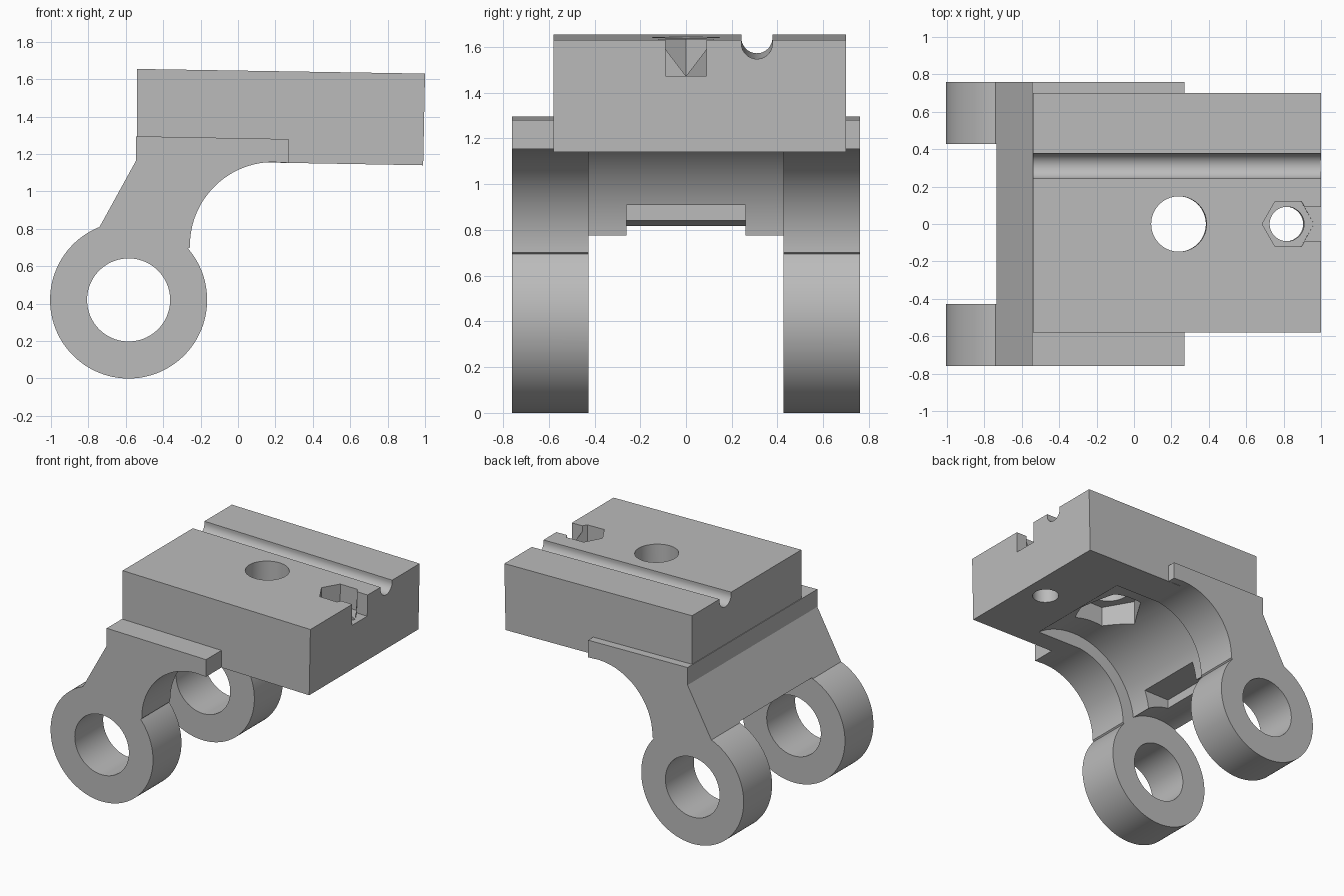
import bpy, bmesh
from math import sin, cos, radians, pi
from mathutils import Matrix

cube = bpy.data.objects.get("Cube")
if cube:
    bpy.data.objects.remove(cube, do_unlink=True)

grey = bpy.data.materials.new("plain grey")
grey.use_nodes = True
grey.diffuse_color = (0.5, 0.5, 0.5, 1)
grey.node_tree.nodes["Principled BSDF"].inputs["Base Color"].default_value = (0.5, 0.5, 0.5, 1)

TILT = Matrix.Rotation(0.0162, 4, 'Y')    # slight fall of the top block


def prism(name, outline, lo, hi, axis='Y'):
    """Extrude a 2D outline along Y (points are x,z) or Z (points are x,y)."""
    bm = bmesh.new()
    place = (lambda a, b: (a, lo, b)) if axis == 'Y' else (lambda a, b: (a, b, lo))
    face = bm.faces.new([bm.verts.new(place(a, b)) for a, b in outline])
    ext = bmesh.ops.extrude_face_region(bm, geom=[face])
    move = (0, hi - lo, 0) if axis == 'Y' else (0, 0, hi - lo)
    bmesh.ops.translate(bm, vec=move, verts=[v for v in ext["geom"] if isinstance(v, bmesh.types.BMVert)])
    bmesh.ops.recalc_face_normals(bm, faces=bm.faces)
    mesh = bpy.data.meshes.new(name)
    bm.to_mesh(mesh)
    bm.free()
    mesh.materials.append(grey)
    obj = bpy.data.objects.new(name, mesh)
    bpy.context.collection.objects.link(obj)
    return obj


def arc(cx, cy, r, start, end, n):
    step = radians(end - start) / n
    return [(cx + r * cos(radians(start) + i * step),
             cy + r * sin(radians(start) + i * step)) for i in range(n + 1)]


def circle(cx, cy, r, n=96):
    return arc(cx, cy, r, 0, 360, n)[:-1]


def combine(target, other, operation='DIFFERENCE'):
    """Apply a boolean and remove the helper."""
    other.hide_render = True
    bpy.context.view_layer.objects.active = target
    mod = target.modifiers.new("shape", 'BOOLEAN')
    mod.operation, mod.solver, mod.object = operation, 'EXACT', other
    bpy.ops.object.modifier_apply(modifier=mod.name)
    bpy.data.objects.remove(other, do_unlink=True)


def tilted(obj, x, z):
    """Tilt a cutter about a point on the block's top."""
    obj.data.transform(Matrix.Translation((x, 0, z)) @ TILT @ Matrix.Translation((-x, 0, -z)))
    return obj


ring = (-0.585, 0.42)
bore = (0.19, 0.71)

# Clamp bracket: plate, swept arm and round eye in one outline
outline = [(-0.545, 1.295), (0.27, 1.28), (0.27, 1.153)]
outline += arc(*bore, 0.447, 90, 181, 40)
outline += arc(*ring, 0.42, 40.7, -248.3, 110)
outline += [(-0.545, 1.165)]
body = prism("hinged_mount", outline, -0.76, 0.76)

# Top block
block = prism("top_block", [(-0.54, 1.655), (1.0, 1.63), (0.99, 1.14), (-0.54, 1.167)], -0.58, 0.70)
combine(body, block, 'UNION')

# Eye holes, gap between the eyes and the wide bore under the block
combine(body, prism("eye_hole", circle(*ring, 0.222), -1, 1))
combine(body, prism("eye_gap", circle(*ring, 0.426, 128), -0.427, 0.427))
combine(body, prism("bore", circle(*bore, 0.546, 128), -0.427, 0.427))

# Notch in the lower edge of the web
combine(body, prism("web_notch", [(-0.53, 0.7), (-0.2, 0.7), (-0.2, 0.91), (-0.53, 0.91)], -0.26, 0.26))

# Bolt hole with a hexagonal nut pocket opening into the bore
combine(body, tilted(prism("bolt_hole", circle(0.24, 0, 0.148), 1, 1.8, 'Z'), 0.24, 1.64))
combine(body, prism("nut_pocket", circle(0.24, 0, 0.245, 6), 1.1, 1.40, 'Z'))

# Small end hole with a hexagonal pocket and open slot
combine(body, tilted(prism("end_hole", circle(0.82, 0, 0.092), 1, 1.8, 'Z'), 0.82, 1.63))
combine(body, tilted(prism("end_pocket", circle(0.825, 0, 0.14, 6), 1.475, 1.8, 'Z'), 0.82, 1.63))
slot = [(0.82, -0.09), (1.1, -0.09), (1.1, 0.09), (0.82, 0.09)]
combine(body, tilted(prism("end_slot", slot, 1.475, 1.8, 'Z'), 0.82, 1.63))

# Round groove along the top, open upwards
groove = prism("groove", arc(0.31, 0, 0.068, 180, 360, 32) + [(0.378, 0.2), (0.242, 0.2)], -1.5, 1.5, 'Z')
groove.data.transform(Matrix(((0, 0, 1, 0), (1, 0, 0, 0), (0, 1, 0, 1.628), (0, 0, 0, 1))))
combine(body, tilted(groove, 0.24, 1.628))

# Smooth the round faces, keep edges crisp
bpy.ops.object.select_all(action='DESELECT')
body.select_set(True)
bpy.context.view_layer.objects.active = body
bpy.ops.object.shade_smooth_by_angle(angle=radians(20))
